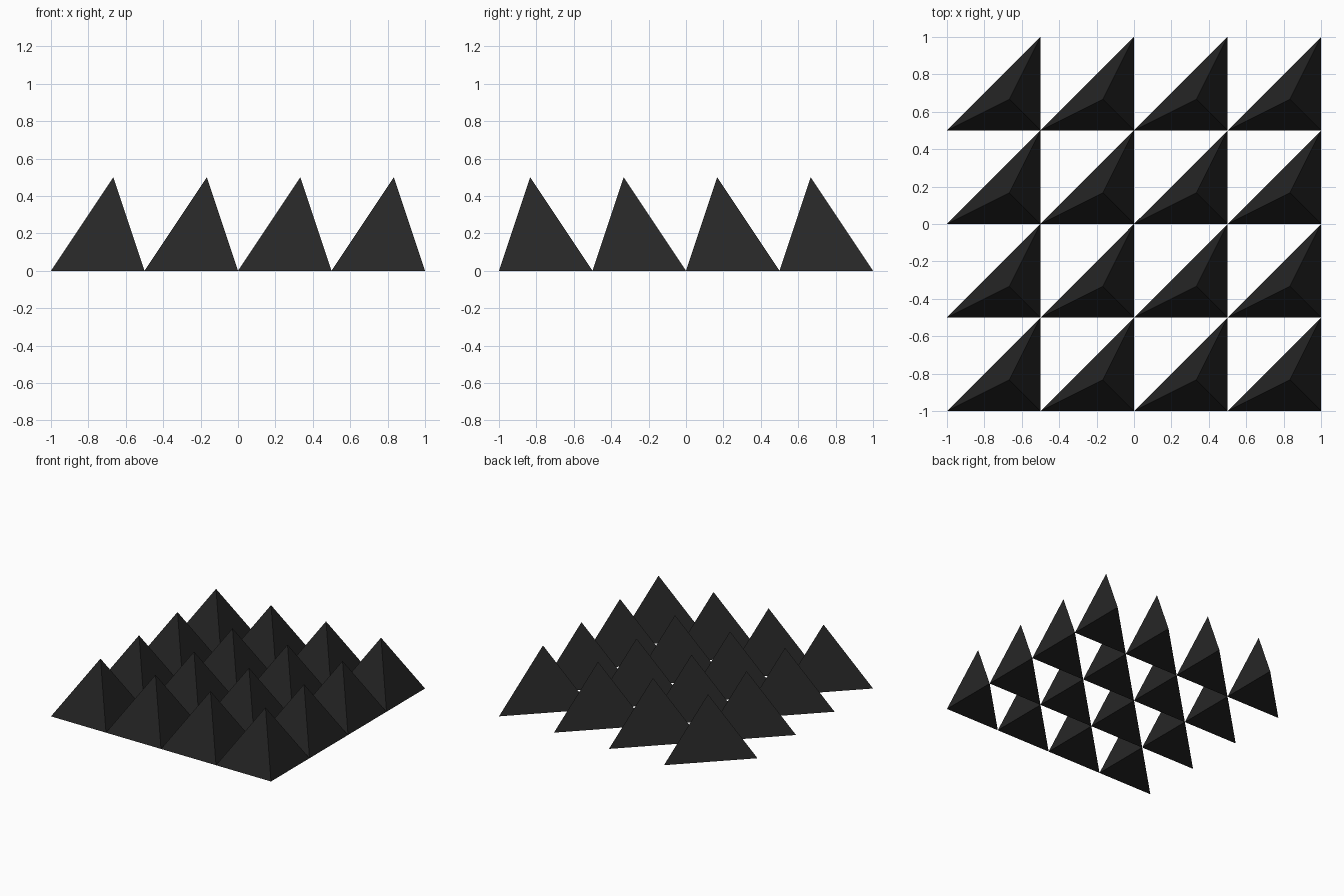
import bpy

if "Cube" in bpy.data.objects:
    bpy.data.objects.remove(bpy.data.objects["Cube"])

CELL = 0.5      # grid spacing and spike height
COUNT = 4       # spikes per row and column

# One three-sided spike: right-triangle base, apex above its centroid
base = [(0, 0, 0), (CELL, 0, 0), (CELL, CELL, 0)]
apex = (CELL * 2 / 3, CELL / 3, CELL)
faces = [(2, 1, 0), (0, 1, 3), (1, 2, 3), (2, 0, 3)]
mesh = bpy.data.meshes.new("spike_field")
mesh.from_pydata(base + [apex], [], faces)
spikes = bpy.data.objects.new("spike_field", mesh)
spikes.location = (-1, -1, 0)
bpy.context.collection.objects.link(spikes)

# Repeat into a square grid
for name, step in (("columns", (CELL, 0, 0)), ("rows", (0, CELL, 0))):
    array = spikes.modifiers.new(name, 'ARRAY')
    array.count = COUNT
    array.use_relative_offset = False
    array.use_constant_offset = True
    array.constant_offset_displace = step

# Near-black finish
dark = bpy.data.materials.new("charcoal")
dark.diffuse_color = (0.02, 0.02, 0.02, 1)
dark.use_nodes = True
dark.node_tree.nodes["Principled BSDF"].inputs["Base Color"].default_value = dark.diffuse_color
mesh.materials.append(dark)
